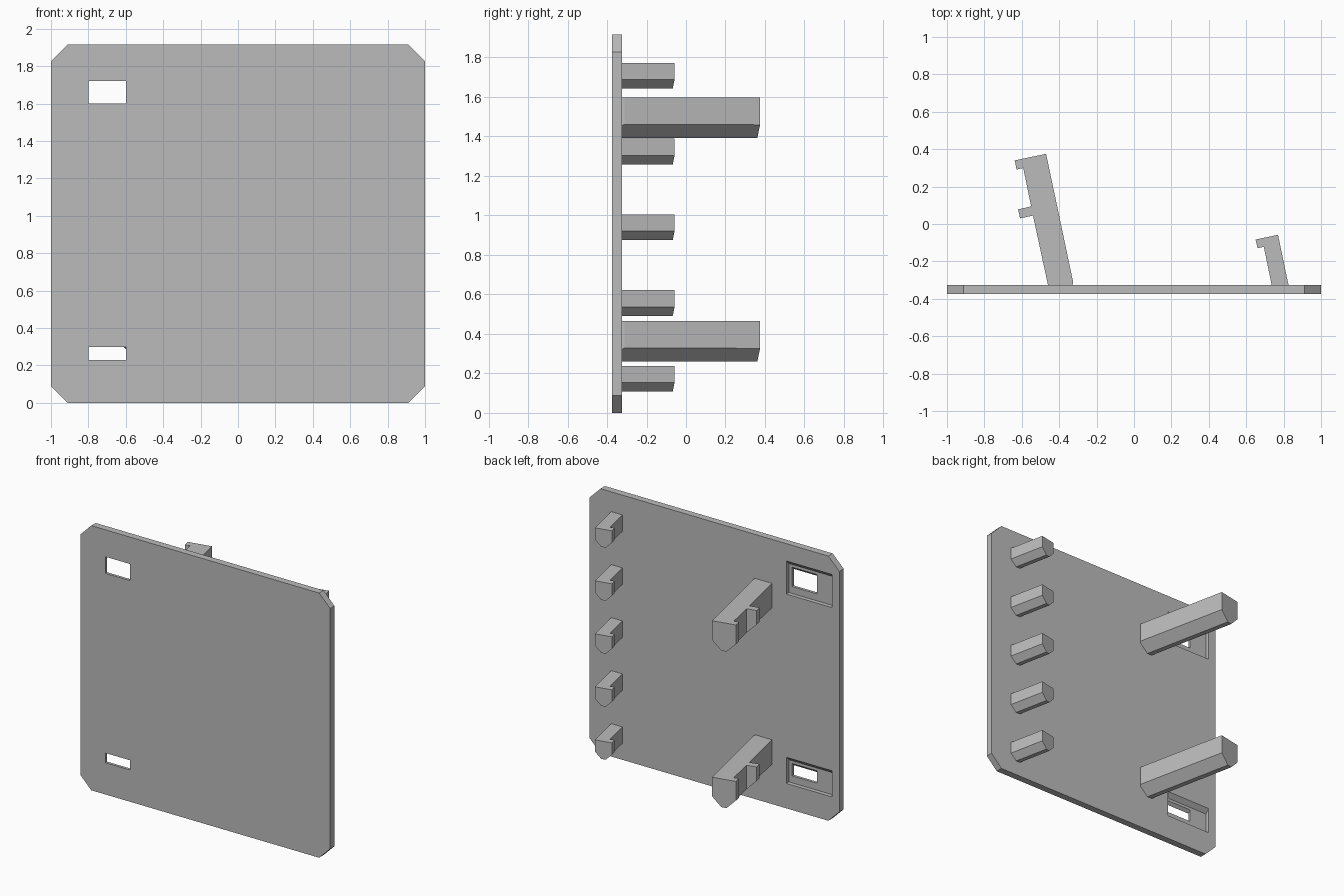
import bpy, bmesh
from mathutils import Vector

if "Cube" in bpy.data.objects:
    bpy.data.objects.remove(bpy.data.objects["Cube"], do_unlink=True)

GREY = (0.5, 0.5, 0.5, 1)
grey = bpy.data.materials.new("plain grey")
grey.use_nodes = True
grey.diffuse_color = GREY
grey.node_tree.nodes["Principled BSDF"].inputs["Base Color"].default_value = GREY

FRONT, BACK, FLOOR = -0.375, -0.325, -0.355
HEIGHT = 1.915


def prism(points, offset):
    """Closed prism from a flat outline swept along an offset."""
    bm = bmesh.new()
    face = bm.faces.new([bm.verts.new(p) for p in points])
    swept = bmesh.ops.extrude_face_region(bm, geom=[face], use_keep_orig=True)
    verts = [g for g in swept["geom"] if isinstance(g, bmesh.types.BMVert)]
    bmesh.ops.translate(bm, verts=verts, vec=offset)
    bmesh.ops.recalc_face_normals(bm, faces=bm.faces)
    return bm


def add_object(name, bm):
    mesh = bpy.data.meshes.new(name)
    bm.to_mesh(mesh)
    bm.free()
    mesh.materials.append(grey)
    obj = bpy.data.objects.new(name, mesh)
    bpy.context.collection.objects.link(obj)
    return obj


def cut(target, x0, x1, profile):
    """Subtract a y-z profile swept from x0 to x1."""
    cutter = add_object("cutter", prism([(x0, y, z) for y, z in profile], (x1 - x0, 0, 0)))
    cutter.hide_render = True
    mod = target.modifiers.new("cut", 'BOOLEAN')
    mod.operation, mod.solver, mod.object = 'DIFFERENCE', 'EXACT', cutter
    bpy.context.view_layer.objects.active = target
    bpy.ops.object.modifier_apply(modifier=mod.name)
    bpy.data.objects.remove(cutter, do_unlink=True)


# Panel with clipped corners
c = 0.088
outline = [(-1, c), (c - 1, 0), (1 - c, 0), (1, c),
           (1, HEIGHT - c), (1 - c, HEIGHT), (c - 1, HEIGHT), (-1, HEIGHT - c)]
panel = add_object("panel", prism([(x, FRONT, z) for x, z in outline], (0, BACK - FRONT, 0)))

# Windows: a through hole inside a rear recess, both with sloped ceilings
for low, high in ((0.23, 0.30), (1.60, 1.72)):
    r_low, r_high = low - 0.05, high + 0.07
    cut(panel, -0.94, -0.575, [(FLOOR, r_low), (-0.3, r_low),
                               (-0.3, r_high + 0.025), (FLOOR, r_high - 0.03)])
    cut(panel, -0.8, -0.6, [(-0.395, low), (-0.345, low),
                            (-0.345, high + 0.03), (-0.395, high - 0.02)])


def hook(name, outline, tip_left, tip_right, bottom, top, chamfer):
    """Leaning hook whose two long lower edges are cut at 45 degrees."""
    bm = prism([(x, y, bottom) for x, y in outline], (0, 0, top - bottom))
    side = Vector((*tip_right, 0)) - Vector((*tip_left, 0))
    side.normalize()
    for tip, sign in ((tip_left, -1), (tip_right, 1)):
        res = bmesh.ops.bisect_plane(
            bm, geom=bm.verts[:] + bm.edges[:] + bm.faces[:], dist=1e-5,
            plane_co=(*tip, bottom + chamfer),
            plane_no=side * sign - Vector((0, 0, 1)), clear_outer=True)
        edges = [g for g in res["geom_cut"] if isinstance(g, bmesh.types.BMEdge)]
        bmesh.ops.edgenet_fill(bm, edges=edges)
    bmesh.ops.recalc_face_normals(bm, faces=bm.faces)
    add_object(name, bm)


# Row of short hooks
short = [(0.738, -0.335), (0.828, -0.335), (0.77, -0.058), (0.65, -0.083),
         (0.661, -0.129), (0.694, -0.122)]
for i in range(5):
    z = 0.108 + i * 0.3835
    hook(f"short_hook_{i + 1}", short, short[3], short[2], z, z + 0.13, 0.045)

# Pair of long hooks with a second catch halfway
long = [(-0.458, -0.335), (-0.332, -0.335), (-0.325, -0.312), (-0.47, 0.375),
        (-0.638, 0.34), (-0.628, 0.291), (-0.592, 0.299), (-0.55, 0.094),
        (-0.62, 0.078), (-0.609, 0.03), (-0.54, 0.045)]
for name, z in (("lower_long_hook", 0.26), ("upper_long_hook", 1.392)):
    hook(name, long, long[4], long[3], z, z + 0.205, 0.067)
